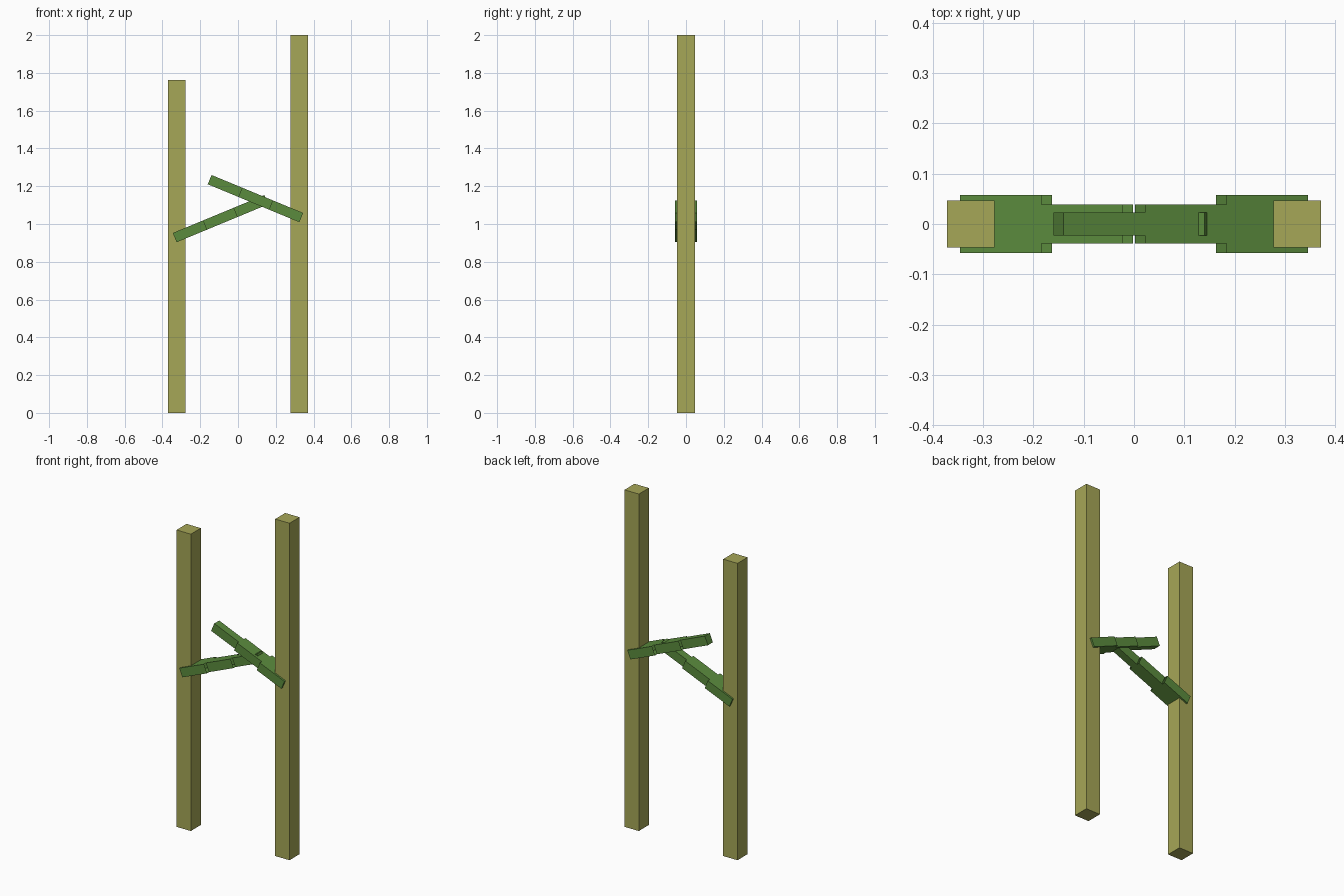
import bpy, bmesh, math
from mathutils import Matrix, Vector

if "Cube" in bpy.data.objects:
    bpy.data.objects.remove(bpy.data.objects["Cube"])


def material(name, rgb):
    m = bpy.data.materials.new(name)
    m.diffuse_color = (*rgb, 1)
    m.use_nodes = True
    m.node_tree.nodes["Principled BSDF"].inputs["Base Color"].default_value = m.diffuse_color
    return m


WOOD = material("olive_stalk", (0.38, 0.385, 0.095))
LEAF = material("leaf_green", (0.105, 0.26, 0.047))


def box(name, size, matrix, mat, open_ends=""):
    """Box with optional open ends along its local x axis."""
    bm = bmesh.new()
    bmesh.ops.create_cube(bm, size=1)
    drop = [f for f in bm.faces
            if ("+" in open_ends and f.normal.x > 0.9)
            or ("-" in open_ends and f.normal.x < -0.9)]
    bmesh.ops.delete(bm, geom=drop, context='FACES_ONLY')
    bmesh.ops.scale(bm, vec=size, verts=bm.verts)
    bmesh.ops.transform(bm, matrix=matrix, verts=bm.verts)
    me = bpy.data.meshes.new(name)
    bm.to_mesh(me)
    bm.free()
    me.materials.append(mat)
    ob = bpy.data.objects.new(name, me)
    bpy.context.collection.objects.link(ob)


# Two upright stalks of different height
for name, x, h in (("left_stalk", -0.324, 1.762), ("right_stalk", 0.324, 2.0)):
    box(name, (0.094, 0.094, h), Matrix.Translation((x, 0, h / 2)), WOOD)

# Two tilted leaves, each narrowing in three equal steps from base to tip
SEG, THICK, TILT = 0.175, 0.053, math.radians(22.5)
STEPS = (("base", 0.115, "+"), ("middle", 0.077, "+-"), ("tip", 0.046, "-"))
for side, base, heading in (("left", (-0.335, 0, 0.928), 0),
                            ("right", (0.335, 0, 1.034), math.pi)):
    frame = (Matrix.Translation(Vector(base)) @ Matrix.Rotation(heading, 4, 'Z')
             @ Matrix.Rotation(-TILT, 4, 'Y'))
    for i, (part, width, ends) in enumerate(STEPS):
        box(f"{side}_leaf_{part}", (SEG, width, THICK),
            frame @ Matrix.Translation(((i + 0.5) * SEG, 0, 0)), LEAF, ends)
